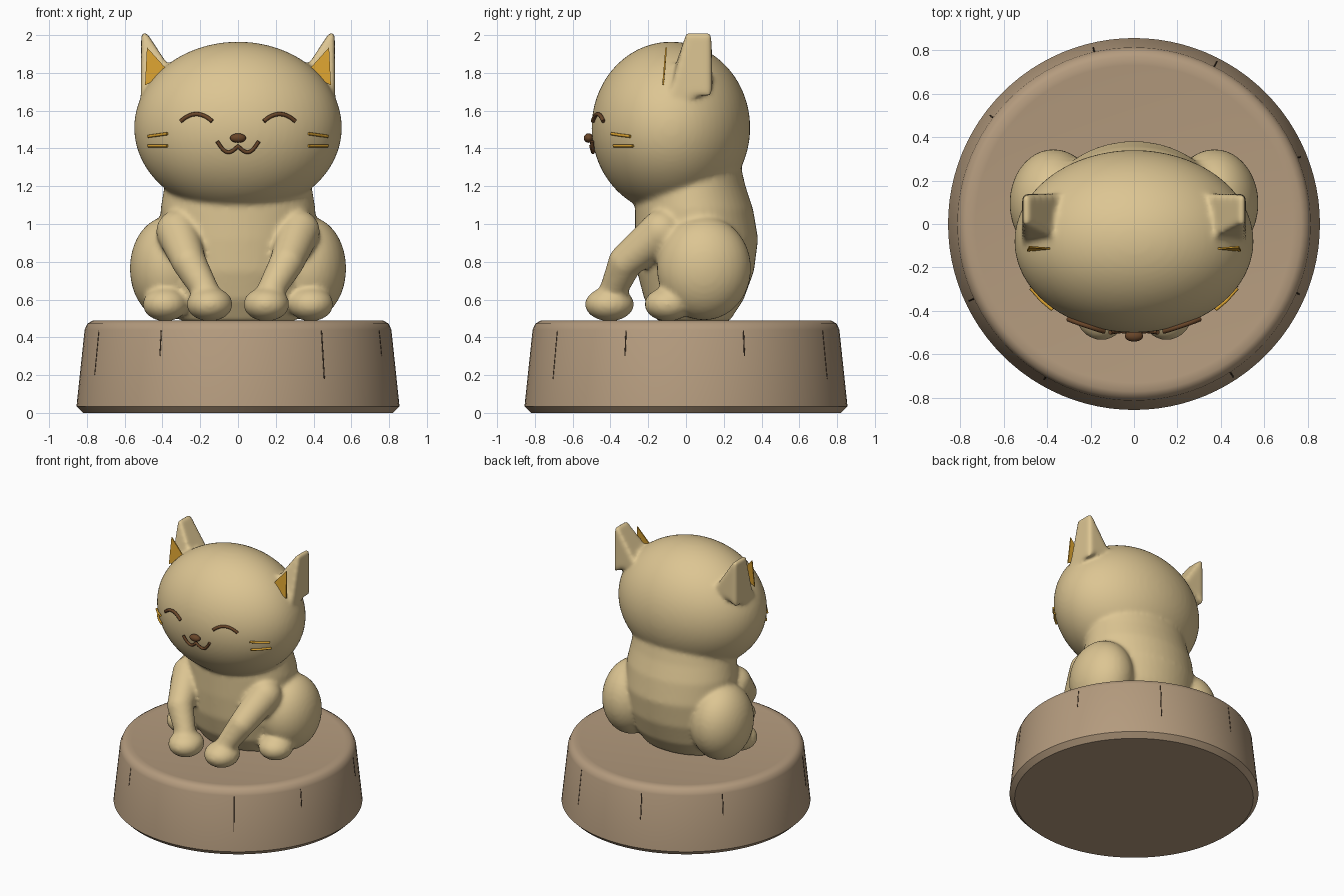
import bpy, bmesh, math
from mathutils import Vector, Matrix

cube = bpy.data.objects.get("Cube")
if cube:
    bpy.data.objects.remove(cube, do_unlink=True)


def material(name, rgb):
    m = bpy.data.materials.new(name)
    m.use_nodes = True
    m.diffuse_color = (*rgb, 1)
    bsdf = next(n for n in m.node_tree.nodes if n.type == 'BSDF_PRINCIPLED')
    bsdf.inputs["Base Color"].default_value = (*rgb, 1)
    bsdf.inputs["Roughness"].default_value = 0.7
    return m


CREAM = material("cream", (0.72, 0.56, 0.29))
WOOD = material("wood", (0.46, 0.33, 0.21))
BROWN = material("dark brown", (0.14, 0.06, 0.022))
GOLD = material("gold", (0.70, 0.36, 0.03))
GROOVE = material("groove brown", (0.08, 0.05, 0.03))


def add_object(name, data, mat):
    ob = bpy.data.objects.new(name, data)
    bpy.context.collection.objects.link(ob)
    data.materials.append(mat)
    return ob


def finish(name, bm, mat, smooth=True):
    bmesh.ops.recalc_face_normals(bm, faces=bm.faces)
    me = bpy.data.meshes.new(name)
    bm.to_mesh(me)
    bm.free()
    ob = add_object(name, me, mat)
    if smooth:
        bpy.ops.object.select_all(action='DESELECT')
        bpy.context.view_layer.objects.active = ob
        ob.select_set(True)
        bpy.ops.object.shade_smooth_by_angle(angle=math.radians(40))
    return ob


def ellipsoid(bm, centre, radii, u=32, v=20):
    mat = Matrix.Translation(centre) @ Matrix.Diagonal((*radii, 1))
    bmesh.ops.create_uvsphere(bm, u_segments=u, v_segments=v, radius=1, matrix=mat)


def loft(bm, rings):
    """Skin closed rings of points and cap both ends."""
    loops = [[bm.verts.new(p) for p in ring] for ring in rings]
    n = len(loops[0])
    for a, b in zip(loops, loops[1:]):
        for i in range(n):
            j = (i + 1) % n
            bm.faces.new((a[i], a[j], b[j], b[i]))
    bm.faces.new(loops[0][::-1])
    bm.faces.new(loops[-1])


def oval(z, rx, y0, y1, n=48):
    """Horizontal oval ring spanning y0 to y1."""
    cy, ry = (y0 + y1) / 2, (y1 - y0) / 2
    return [(rx * math.cos(t), cy + ry * math.sin(t), z)
            for t in (math.tau * i / n for i in range(n))]


def tube(name, points, radius, mat):
    cu = bpy.data.curves.new(name, 'CURVE')
    cu.dimensions = '3D'
    cu.bevel_depth = radius
    cu.bevel_resolution = 2
    cu.use_fill_caps = True
    sp = cu.splines.new('POLY')
    sp.points.add(len(points) - 1)
    for p, co in zip(sp.points, points):
        p.co = (*co, 1)
    sp.use_smooth = True
    return add_object(name, cu, mat)


HEAD_C, HEAD_R = Vector((0, -0.08, 1.51)), Vector((0.55, 0.42, 0.455))


def on_face(x, z, lift=0.008):
    """Point on the front of the head."""
    k = 1 - (x / HEAD_R.x) ** 2 - ((z - HEAD_C.z) / HEAD_R.z) ** 2
    return (x, HEAD_C.y - HEAD_R.y * math.sqrt(k) - lift, z)


# Round pedestal
bm = bmesh.new()
profile = [(0.82, 0), (0.855, 0.035), (0.812, 0.44), (0.798, 0.472),
           (0.77, 0.488), (0.73, 0.487), (0.68, 0.48)]
loft(bm, [oval(z, r, -r, r, 96) for r, z in profile])
finish("pedestal", bm, WOOD)

# Fine grooves in the pedestal side
for angle, low in [(-57, 0.18), (-23, 0.3), (22, 0.3), (63, 0.18),
                   (103, 0.24), (143, 0.28), (205, 0.2), (240, 0.3)]:
    a = math.radians(angle)
    pts = [(r * math.cos(a), r * math.sin(a), z)
           for z in (0.435, low) for r in [0.855 - 0.106 * (z - 0.035) - 0.002]]
    tube("pedestal_groove", pts, 0.004, GROOVE)

# Cat: overlapping volumes fused into one soft skin
bm = bmesh.new()
ellipsoid(bm, HEAD_C, HEAD_R, 64, 40)
torso = [(0.485, 0.30, -0.15, 0.23), (0.6, 0.37, -0.22, 0.305),
         (0.75, 0.40, -0.26, 0.36), (0.92, 0.41, -0.27, 0.382),
         (1.08, 0.41, -0.27, 0.355), (1.2, 0.39, -0.26, 0.315),
         (1.35, 0.37, -0.25, 0.28)]
loft(bm, [oval(*row) for row in torso])

leg = [((0.32, -0.13, 0.96), 0.115), ((0.26, -0.32, 0.80), 0.092),
       ((0.18, -0.38, 0.66), 0.075), ((0.155, -0.40, 0.58), 0.085)]
for s in (1, -1):
    # haunch, hind foot, front paw
    ellipsoid(bm, (s * 0.37, 0.095, 0.765), (0.203, 0.25, 0.275))
    ellipsoid(bm, (s * 0.385, -0.095, 0.575), (0.12, 0.125, 0.09))
    ellipsoid(bm, (s * 0.15, -0.405, 0.575), (0.122, 0.13, 0.09))
    # front leg as a tapering run of balls
    for (p, r), (q, t) in zip(leg, leg[1:]):
        for k in range(9):
            c = Vector(p).lerp(Vector(q), k / 8)
            rad = r + (t - r) * k / 8
            ellipsoid(bm, (s * c.x, c.y, c.z), (rad,) * 3, 20, 12)
    # ear: wedge narrowing from front to tip
    front = [(0.33, -0.08, 1.78), (0.515, -0.09, 1.67), (0.512, 0.0, 2.015), (0.485, 0.0, 2.015)]
    back = [(0.33, 0.14, 1.78), (0.515, 0.14, 1.67), (0.512, 0.135, 2.015), (0.485, 0.135, 2.015)]
    loft(bm, [[(s * x, y, z) for x, y, z in ring] for ring in (front, back)])
cat = finish("cat_body", bm, CREAM)
remesh = cat.modifiers.new("fuse", 'REMESH')
remesh.mode = 'VOXEL'
remesh.voxel_size = 0.014
remesh.use_smooth_shade = True
soften = cat.modifiers.new("soften", 'SMOOTH')
soften.factor = 0.5
soften.iterations = 9

for s, side in ((1, "left"), (-1, "right")):
    # Inner ear plate
    bm = bmesh.new()
    tri = [(0.492, -0.122, 1.735), (0.482, -0.105, 1.935), (0.36, -0.115, 1.80)]
    loft(bm, [[(s * x, y + d, z) for x, y, z in tri] for d in (-0.004, 0.004)])
    finish(side + "_inner_ear", bm, GOLD, False)

    # Closed smiling eye
    arc = [on_face(s * (0.22 + 0.083 * u), 1.582 - 0.038 * u * u)
           for u in (i / 6 - 1 for i in range(13))]
    tube(side + "_eye", arc, 0.011, BROWN)

    # Whiskers
    for z0, z1 in ((1.478, 1.464), (1.414, 1.414)):
        pts = [on_face(s * (0.375 + 0.1 * k), z0 + (z1 - z0) * k) for k in (0, 0.5, 1)]
        tube(side + "_whisker", pts, 0.008, GOLD)

# Mouth: two joined curls
mouth = [on_face(x, 1.413 - 0.036 * math.sin(math.pi * abs(x) / 0.11)
                 + 0.025 * (abs(x) / 0.11) ** 3, 0.012)
         for x in (0.11 * (i / 12 - 1) for i in range(25))]
tube("mouth", mouth, 0.01, BROWN)

# Nose
bm = bmesh.new()
ellipsoid(bm, (0, -0.515, 1.455), (0.042, 0.026, 0.025), 24, 14)
finish("nose", bm, BROWN)
